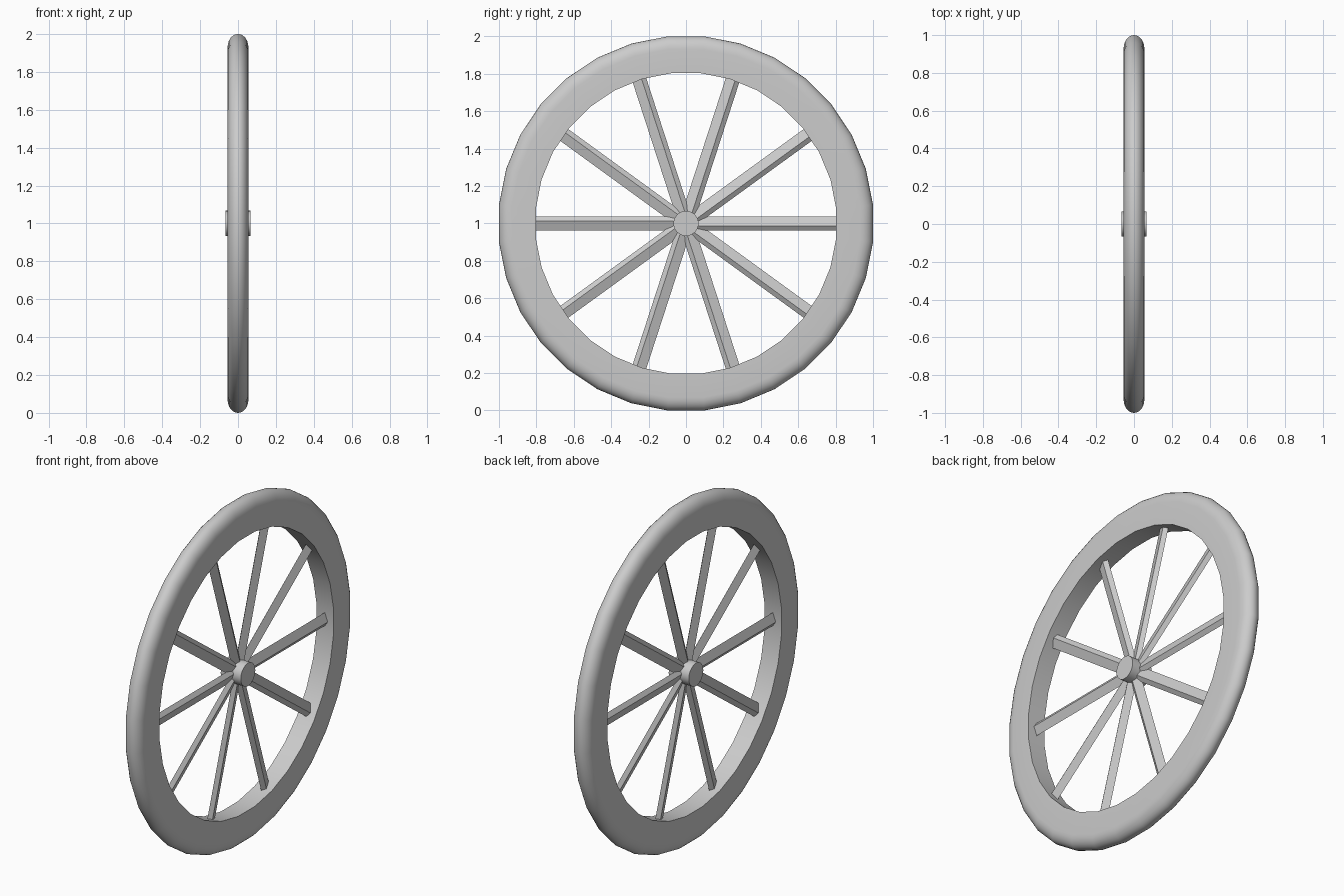
import bpy, bmesh, math
from mathutils import Matrix, Vector

if "Cube" in bpy.data.objects:
    bpy.data.objects.remove(bpy.data.objects["Cube"])

SEG = 32
CENTRE = Vector((0, 0, 1))


def finish(name, bm, smooth=None):
    bmesh.ops.recalc_face_normals(bm, faces=bm.faces[:])
    mesh = bpy.data.meshes.new(name)
    bm.to_mesh(mesh)
    bm.free()
    ob = bpy.data.objects.new(name, mesh)
    bpy.context.collection.objects.link(ob)
    ob.location = CENTRE
    if smooth:
        bpy.ops.object.select_all(action='DESELECT')
        ob.select_set(True)
        bpy.context.view_layer.objects.active = ob
        bpy.ops.object.shade_smooth_by_angle(angle=math.radians(smooth))
    return ob


# Rim: flat sides and inner band, rounded outer tread, turned about x
half, inner, shoulder = 0.055, 0.807, 0.935
outer = 1 / math.cos(math.pi / SEG)
profile = [(-half, inner)]
for i in range(13):
    a = math.pi * i / 12
    profile.append((-half * math.cos(a),
                    shoulder + (outer - shoulder) * math.sin(a)))
profile.append((half, inner))

bm = bmesh.new()
rings = []
for s in range(SEG):
    a = 2 * math.pi * (s + 0.5) / SEG
    rings.append([bm.verts.new((x, r * math.cos(a), r * math.sin(a)))
                  for x, r in profile])
n = len(profile)
for s in range(SEG):
    p, q = rings[s], rings[(s + 1) % SEG]
    for i in range(n):
        j = (i + 1) % n
        bm.faces.new((p[i], p[j], q[j], q[i]))
finish("wheel_rim", bm, 30)

# Hub: short cylinder along x
bm = bmesh.new()
bmesh.ops.create_cone(bm, cap_ends=True, segments=SEG, radius1=0.067,
                      radius2=0.067, depth=0.13,
                      matrix=Matrix.Rotation(math.pi / 2, 4, 'Y'))
finish("hub", bm, 30)

# Spokes: ten slanted bars with a skewed four-sided section (x, z)
section = [(-0.001, 0.038), (0.018, -0.013), (0.001, -0.038), (-0.018, 0.013)]
for k in range(10):
    bm = bmesh.new()
    near = [bm.verts.new((x, 0.02, z)) for x, z in section]
    far = [bm.verts.new((x, 0.812, z)) for x, z in section]
    bm.faces.new(near)
    bm.faces.new(far[::-1])
    for i in range(4):
        j = (i + 1) % 4
        bm.faces.new((near[i], near[j], far[j], far[i]))
    spoke = finish(f"spoke_{k + 1}", bm)
    spoke.rotation_euler.x = 2 * math.pi * k / 10
